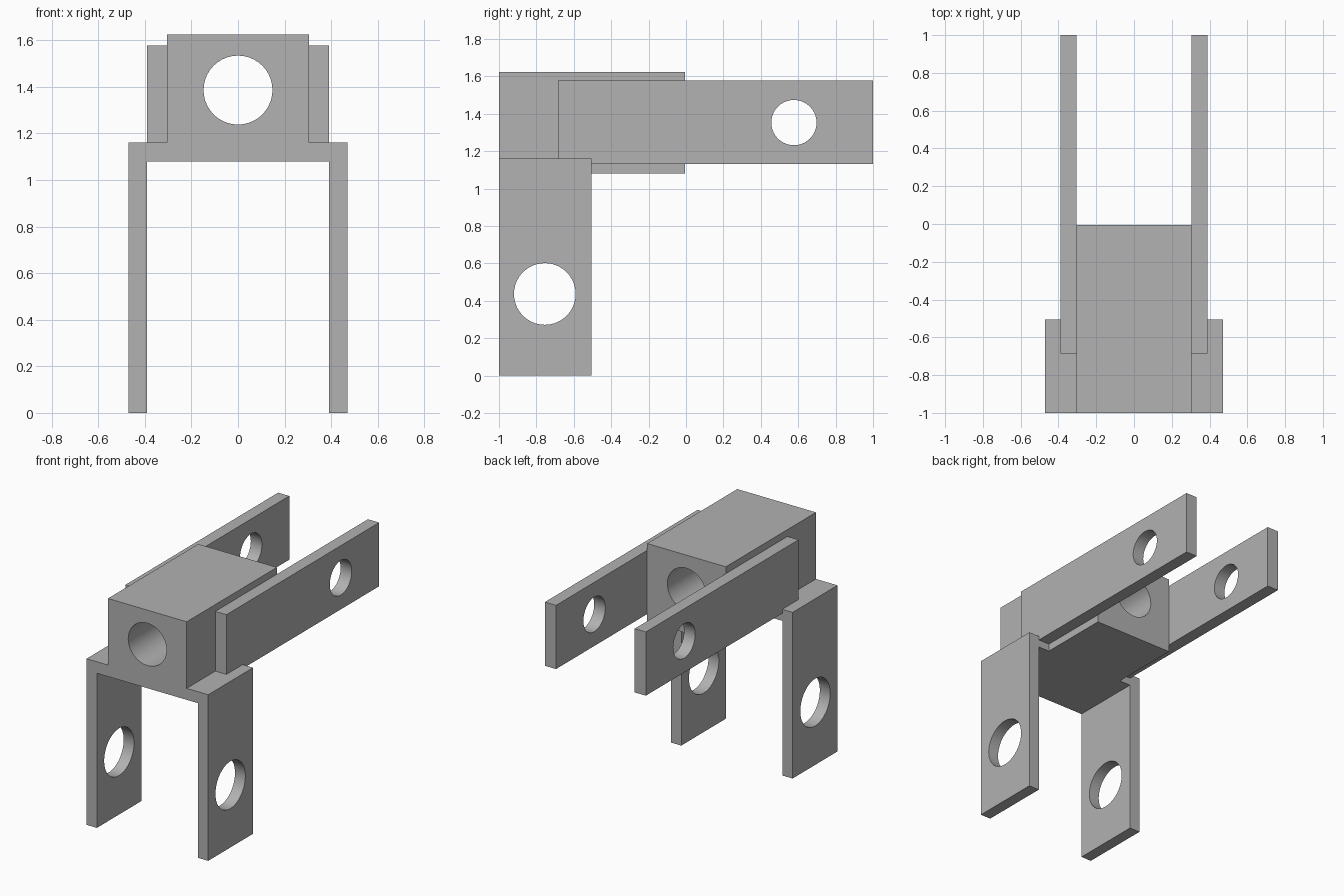
import bpy, bmesh, math
from mathutils import Matrix, Vector

cube = bpy.data.objects.get("Cube")
if cube:
    bpy.data.objects.remove(cube, do_unlink=True)

grey = bpy.data.materials.new("plain grey")
grey.use_nodes = True
grey.diffuse_color = (0.445, 0.445, 0.445, 1)
grey.node_tree.nodes["Principled BSDF"].inputs["Base Color"].default_value = grey.diffuse_color


def link(name, bm):
    bmesh.ops.recalc_face_normals(bm, faces=bm.faces)
    mesh = bpy.data.meshes.new(name)
    bm.to_mesh(mesh)
    bm.free()
    mesh.materials.append(grey)
    obj = bpy.data.objects.new(name, mesh)
    bpy.context.collection.objects.link(obj)
    return obj


def extrude_y(name, profile, y0, y1):
    """Extrude an (x, z) outline from y0 to y1."""
    bm = bmesh.new()
    face = bm.faces.new([bm.verts.new((x, y0, z)) for x, z in profile])
    out = bmesh.ops.extrude_face_region(bm, geom=[face])
    verts = [v for v in out["geom"] if isinstance(v, bmesh.types.BMVert)]
    bmesh.ops.translate(bm, verts=verts, vec=(0, y1 - y0, 0))
    return link(name, bm)


def rect(x0, x1, z0, z1):
    return [(x0, z0), (x1, z0), (x1, z1), (x0, z1)]


def drill(obj, centre, radius, axis):
    """Cut a round hole through obj along the given axis."""
    turn = Vector((0, 0, 1)).rotation_difference(Vector(axis)).to_matrix().to_4x4()
    bm = bmesh.new()
    bmesh.ops.create_cone(bm, cap_ends=True, segments=40, radius1=radius, radius2=radius,
                          depth=3, matrix=Matrix.Translation(centre) @ turn)
    cutter = link("hole_cutter", bm)
    cutter.hide_render = True
    mod = obj.modifiers.new("hole", "BOOLEAN")
    mod.operation = "DIFFERENCE"
    mod.solver = "EXACT"
    mod.object = cutter
    # Bake the cut, then drop the cutter
    deps = bpy.context.evaluated_depsgraph_get()
    mesh = bpy.data.meshes.new_from_object(obj.evaluated_get(deps))
    obj.modifiers.clear()
    obj.data = mesh
    bpy.data.objects.remove(cutter, do_unlink=True)
    mesh.shade_smooth()
    mesh.set_sharp_from_angle(angle=math.radians(30))


# Central block with a bore from front to back
half, inner, outer = 0.304, 0.39, 0.47
base, shelf = 1.08, 1.16
block = extrude_y("centre_block", rect(-half, half, base, 1.625), -1, -0.005)
drill(block, (0, 0, 1.386), 0.148, (0, 1, 0))

for side, s in (("left", 1), ("right", -1)):
    # Leg with a short shelf joining it to the block
    outline = [(half, base), (inner, base), (inner, 0), (outer, 0), (outer, shelf), (half, shelf)]
    leg = extrude_y(side + "_leg", [(s * x, z) for x, z in outline], -1, -0.505)
    drill(leg, (s * 0.43, -0.755, 0.437), 0.165, (1, 0, 0))

    # Long arm reaching to the back
    arm = extrude_y(side + "_arm", rect(s * half, s * inner, 1.132, 1.577), -0.685, 1)
    drill(arm, (s * 0.35, 0.577, 1.353), 0.121, (1, 0, 0))
